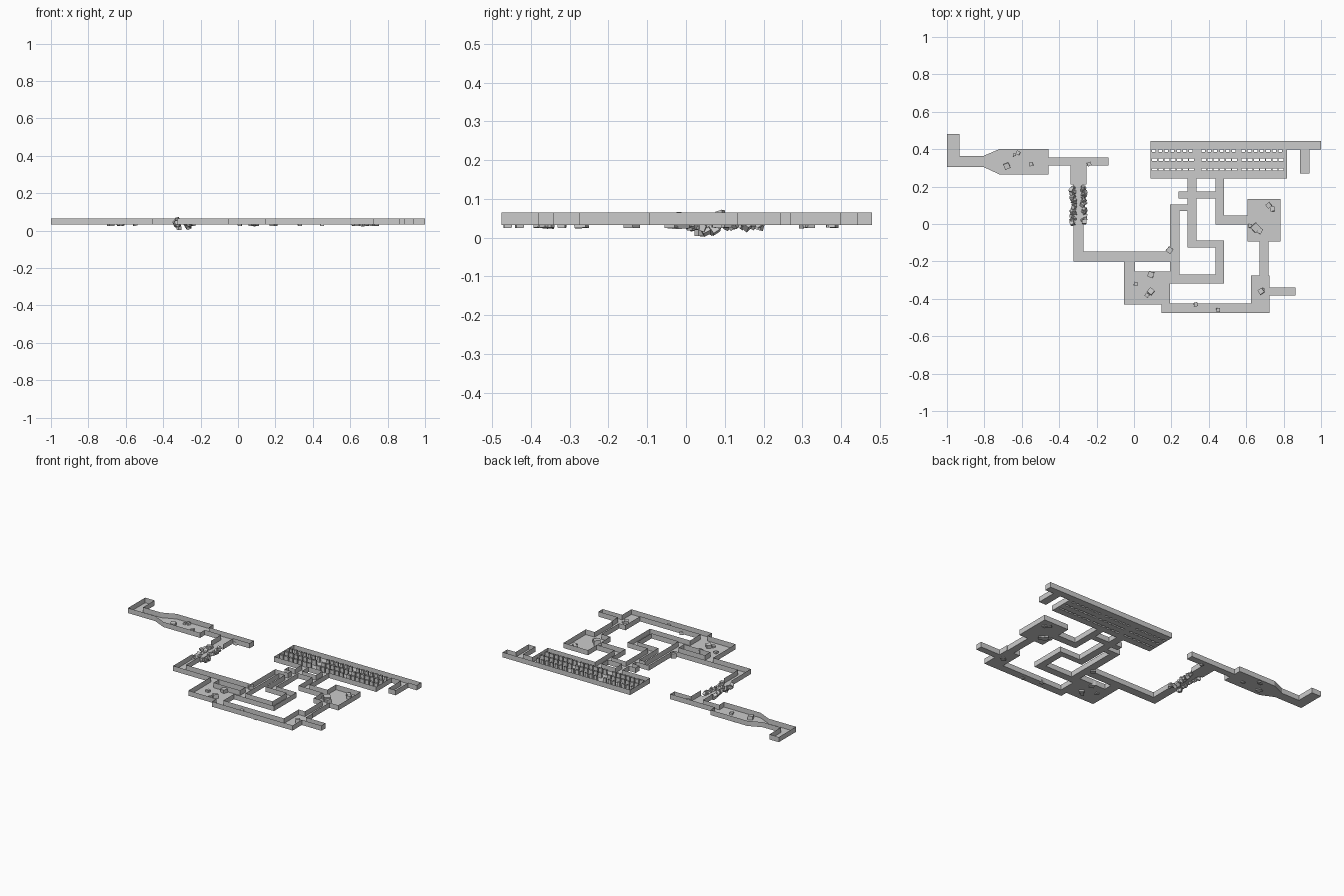
import bpy
import bmesh
import random
from mathutils import Matrix, Euler

random.seed(7)
FLOOR_Z, WALL_Z = 0.032, 0.065

default_cube = bpy.data.objects.get("Cube")
if default_cube:
    bpy.data.objects.remove(default_cube, do_unlink=True)

stone = bpy.data.materials.new("grey stone")
stone.use_nodes = True
stone.diffuse_color = (0.6, 0.6, 0.6, 1)
stone.node_tree.nodes["Principled BSDF"].inputs["Base Color"].default_value = (0.6, 0.6, 0.6, 1)


def make_object(name, bm):
    """Turn a finished bmesh into a named stone object."""
    mesh = bpy.data.meshes.new(name)
    bm.to_mesh(mesh)
    bm.free()
    mesh.materials.append(stone)
    obj = bpy.data.objects.new(name, mesh)
    bpy.context.collection.objects.link(obj)
    return obj


# Floor plan: each area is a rectangle (left, right, front, back)
west_wing = [
    (-1, -.933, .305, .48),        # entrance passage
    (-.933, -.805, .305, .364),    # entrance bend
    (-.805, -.457, .265, .401),    # tapered chamber
    (-.457, -.136, .313, .356),    # passage east of the chamber
    (-.34, -.254, .21, .313),      # head of the collapsed passage
    (-.324, -.27, -.2, .21),       # collapsed passage
    (-.27, .198, -.2, -.147),      # long link passage
]
middle_maze = [
    (-.054, .005, -.255, -.2),     # store room door
    (-.054, .193, -.43, -.255),    # store room
    (.193, .243, -.318, .104),     # west lane
    (.243, .286, .07, .104),       # short cross lane
    (.243, .48, -.318, -.27),      # south lane
    (.436, .48, -.27, -.088),      # east lane
    (.286, .436, -.126, -.088),    # inner lane
    (.286, .335, -.088, .243),     # north lane
    (.238, .286, .136, .174),      # dead end
    (.335, .436, .136, .174),      # upper cross lane
    (.436, .48, -.003, .243),      # lane to the east room
]
east_wing = [
    (.48, .607, -.003, .045),      # east room door
    (.607, .783, -.094, .134),     # east room
    (.671, .719, -.275, -.094),    # passage south
    (.626, .724, -.476, -.275),    # guard room
    (.724, .864, -.382, -.34),     # dead end
    (.147, .626, -.476, -.425),    # southern passage
]
great_hall = [
    (.088, .818, .243, .444),      # hall and aisle
    (.818, 1, .398, .444),         # passage east
    (.888, .939, .27, .398),       # side niche
]
areas = west_wing + middle_maze + east_wing + great_hall


def pier_row(y, runs, width, pitch):
    """Rows of hollow piers, as openings in the floor."""
    row = []
    for start, end in runs:
        count = int((end - start) / pitch)
        for i in range(count):
            x = start + i * pitch
            row.append((x, x + width, y - .006, y + .006))
    return row


runs = [(.097, .33), (.36, .56), (.575, .815)]
piers = pier_row(.392, runs, .019, .033)
piers += pier_row(.343, runs, .026, .033)
piers += pier_row(.292, runs, .026, .033)


def inside(x, y, boxes):
    return any(a < x < b and c < y < d for a, b, c, d in boxes)


# Fill the plan with a grid of floor cells
bm = bmesh.new()
xs = sorted({v for box in areas + piers for v in box[:2]})
ys = sorted({v for box in areas + piers for v in box[2:]})
corners = {}


def corner(x, y):
    if (x, y) not in corners:
        # Narrow the west end of the tapered chamber to its passage
        new_y = min(max(y, .305), .364) if x == -.805 else y
        if x == -.719:
            new_y = y
        corners[x, y] = bm.verts.new((x, new_y, FLOOR_Z))
    return corners[x, y]


xs = sorted(set(xs) | {-.719})
for x0, x1 in zip(xs, xs[1:]):
    for y0, y1 in zip(ys, ys[1:]):
        x, y = (x0 + x1) / 2, (y0 + y1) / 2
        if inside(x, y, areas) and not inside(x, y, piers):
            bm.faces.new([corner(x0, y0), corner(x1, y0), corner(x1, y1), corner(x0, y1)])
bmesh.ops.remove_doubles(bm, verts=bm.verts, dist=1e-5)

# Raise thin walls from every open edge, except along the collapsed passage
walls = bmesh.new()
for edge in bm.edges:
    if not edge.is_boundary:
        continue
    mid = (edge.verts[0].co + edge.verts[1].co) / 2
    if -.35 < mid.x < -.25 and -.001 < mid.y < .211:
        continue
    loop = edge.link_loops[0]
    a, b = loop.vert.co, loop.link_loop_next.vert.co
    walls.faces.new([walls.verts.new(p) for p in (
        (a.x, a.y, FLOOR_Z), (b.x, b.y, FLOOR_Z),
        (b.x, b.y, WALL_Z), (a.x, a.y, WALL_Z))])
bmesh.ops.remove_doubles(walls, verts=walls.verts, dist=1e-5)
make_object("floor", bm)
make_object("walls", walls)


def add_stone(bm, x, y, z, size, tilt):
    """Add one turned block."""
    turn = Euler((random.uniform(-tilt, tilt), random.uniform(-tilt, tilt), random.uniform(0, 3)))
    bmesh.ops.create_cube(bm, size=size, matrix=Matrix.Translation((x, y, z)) @ turn.to_matrix().to_4x4())


# Loose blocks lying in the rooms (x, y, size)
blocks = bmesh.new()
for x, y, size in [
    (-.68, .31, .03), (-.62, .38, .02), (-.64, .37, .015), (-.55, .32, .02),
    (-.24, .32, .02), (.09, -.27, .03), (.01, -.32, .02), (.09, -.36, .03),
    (.07, -.38, .02), (.33, -.43, .02), (.45, -.46, .02), (.68, -.36, .027),
    (.69, -.35, .015), (.19, -.14, .03), (.65, -.02, .04), (.67, -.035, .03),
    (.62, -.01, .02), (.72, .1, .025), (.74, .08, .025),
]:
    add_stone(blocks, x, y, .027 + size * .42, size, .1)
make_object("loose_blocks", blocks)

# Rubble heaped along both sides of the collapsed passage
rubble = bmesh.new()
for side in (-1, 1):
    for i in range(26):
        y = .005 + i * .0076
        x = -.297 + side * random.uniform(.02, .039)
        sag = .02 * max(0, 1 - abs(y - .05) / .05)
        add_stone(rubble, x, y, random.uniform(.03, .044) - sag * random.random(),
                  random.uniform(.012, .023), 1)
add_stone(rubble, -.325, .09, .06, .018, .3)
add_stone(rubble, -.315, .035, .0125, .018, .3)
make_object("rubble", rubble)
